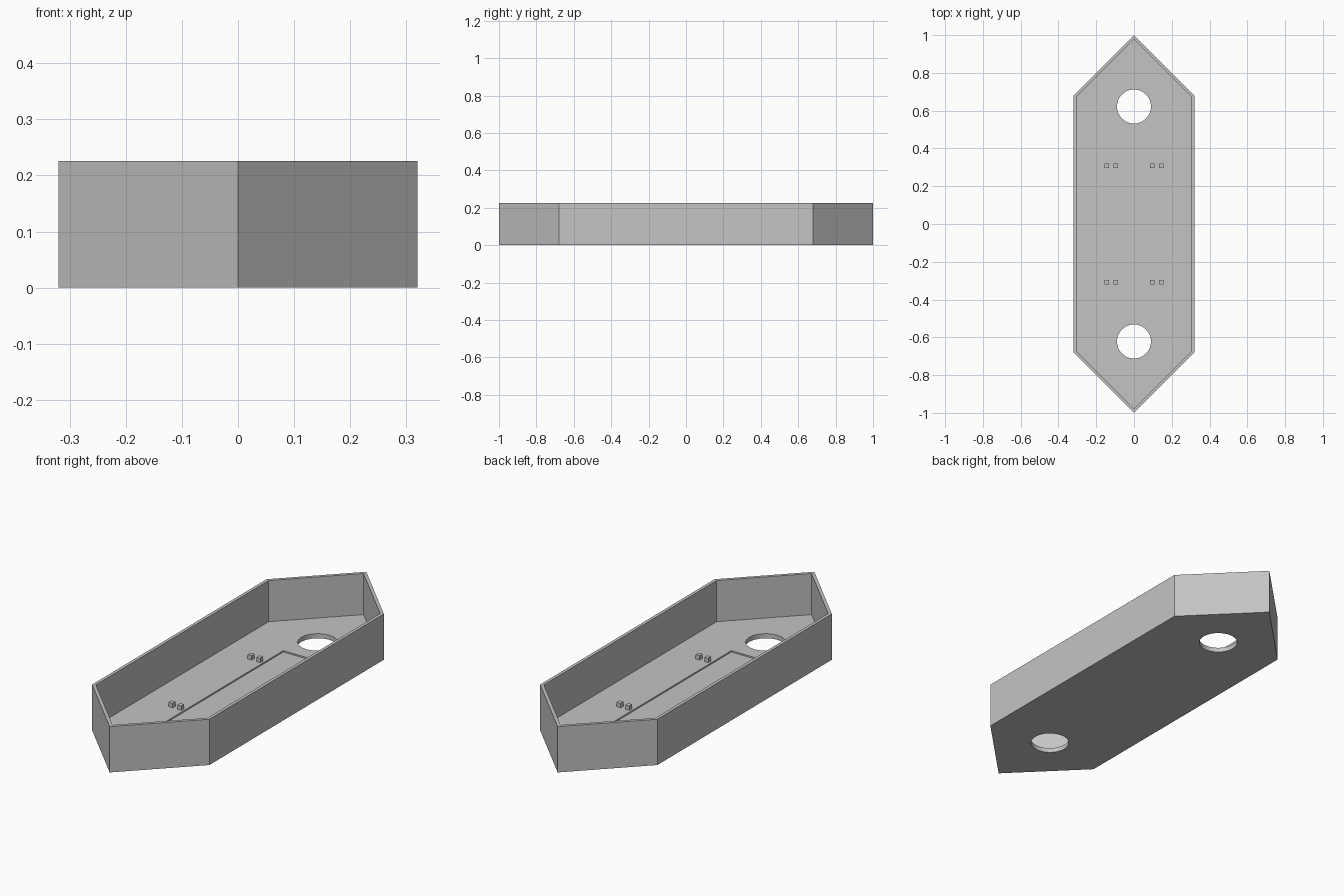
import bpy
import bmesh
import math

if "Cube" in bpy.data.objects:
    bpy.data.objects.remove(bpy.data.objects["Cube"], do_unlink=True)

HEIGHT, FLOOR, WALL = 0.226, 0.023, 0.0156
HALF_WIDTH, TIP = 0.32, 1.0
RECESS_DEPTH = 0.007

grey = bpy.data.materials.new("plain grey")
grey.use_nodes = True
colour = (0.55, 0.55, 0.55, 1)
grey.diffuse_color = colour
grey.node_tree.nodes["Principled BSDF"].inputs["Base Color"].default_value = colour


def prism(name, outline, z0, z1):
    """Extrude a counter-clockwise outline from z0 to z1."""
    bm = bmesh.new()
    base = bm.faces.new([bm.verts.new((x, y, z0)) for x, y in outline])
    grown = bmesh.ops.extrude_face_region(bm, geom=[base])["geom"]
    top = [v for v in grown if isinstance(v, bmesh.types.BMVert)]
    bmesh.ops.translate(bm, verts=top, vec=(0, 0, z1 - z0))
    bmesh.ops.recalc_face_normals(bm, faces=bm.faces[:])
    mesh = bpy.data.meshes.new(name)
    bm.to_mesh(mesh)
    bm.free()
    mesh.materials.append(grey)
    obj = bpy.data.objects.new(name, mesh)
    bpy.context.collection.objects.link(obj)
    return obj


def pointed_outline(half_width, tip):
    """Six-sided outline with 45 degree points at both ends."""
    c = tip - half_width
    return [(0, -tip), (half_width, -c), (half_width, c),
            (0, tip), (-half_width, c), (-half_width, -c)]


def rectangle(x, y, half_x, half_y):
    return [(x + a * half_x, y + b * half_y)
            for a, b in ((-1, -1), (1, -1), (1, 1), (-1, 1))]


def circle(x, y, radius, sides=48):
    angles = [2 * math.pi * i / sides for i in range(sides)]
    return [(x + radius * math.cos(a), y + radius * math.sin(a)) for a in angles]


def cut(target, cutter):
    """Subtract the cutter, then discard it."""
    cutter.hide_render = True
    mod = target.modifiers.new("cut", "BOOLEAN")
    mod.operation = "DIFFERENCE"
    mod.solver = "EXACT"
    mod.object = cutter
    bpy.context.view_layer.objects.active = target
    bpy.ops.object.modifier_apply(modifier=mod.name)
    bpy.data.objects.remove(cutter, do_unlink=True)


# Open tray with a wall of even thickness
tray = prism("tray", pointed_outline(HALF_WIDTH, TIP), 0, HEIGHT)
inner = pointed_outline(HALF_WIDTH - WALL, TIP - WALL * math.sqrt(2))
cut(tray, prism("cavity_cutter", inner, FLOOR, HEIGHT + 0.1))

# Shallow rectangular recess in the floor
cut(tray, prism("recess_cutter", rectangle(0, 0, 0.075, 0.461),
                FLOOR - RECESS_DEPTH, FLOOR + 0.05))

# Round hole through the floor near each end
for side in (-1, 1):
    cut(tray, prism("hole_cutter", circle(0, side * 0.622, 0.09), -0.1, 0.1))

# Pairs of small mounting pegs beside the recess
for end, y in (("front", -0.308), ("back", 0.308)):
    for side, sign in (("right", -1), ("left", 1)):
        for place, x in (("inner", 0.097), ("outer", 0.144)):
            prism(f"{end}_{side}_{place}_peg",
                  rectangle(sign * x, y, 0.011, 0.011), FLOOR - 0.002, FLOOR + 0.022)
